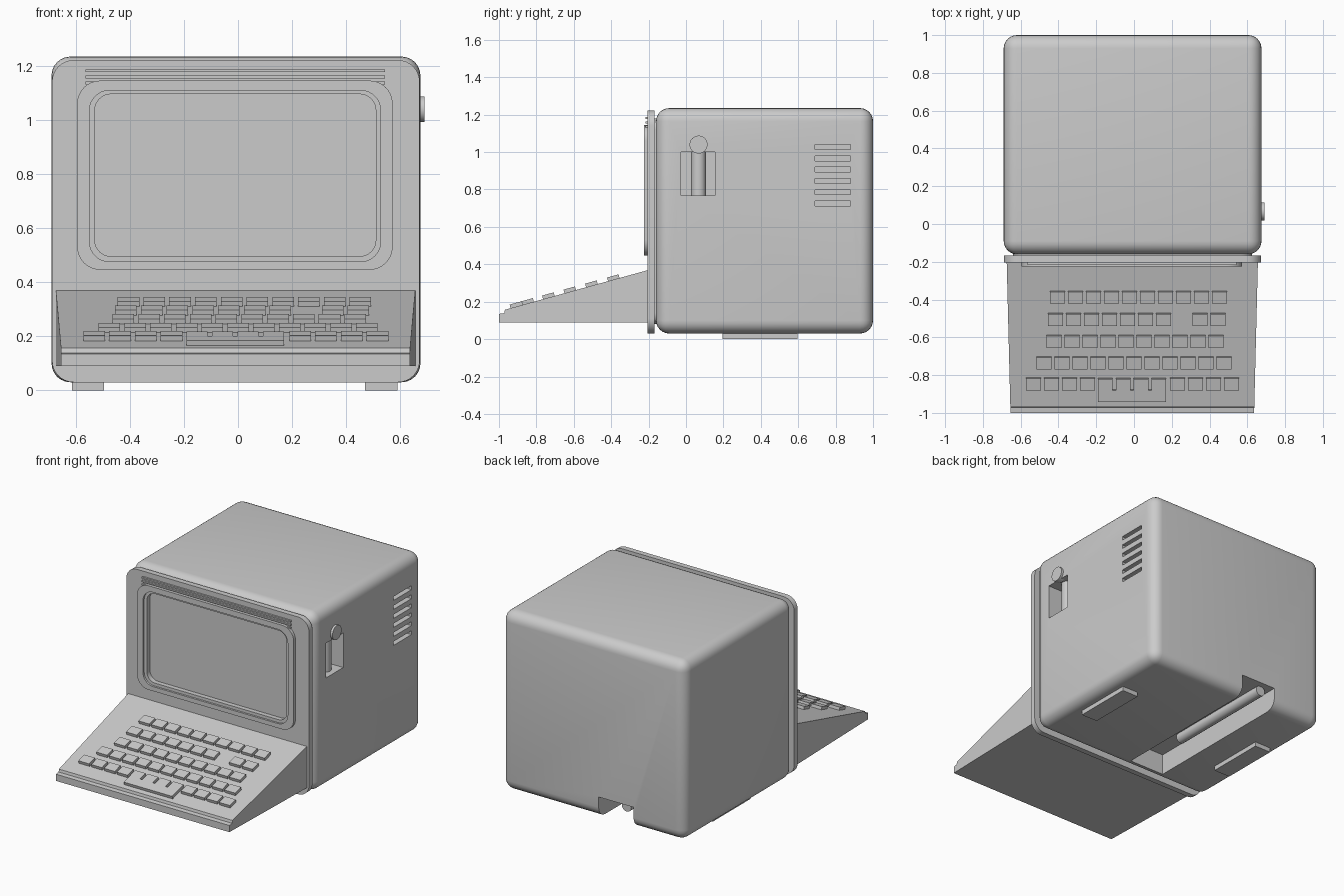
import bpy, bmesh, math
from mathutils import Matrix, Vector

cube = bpy.data.objects.get("Cube")
if cube:
    bpy.data.objects.remove(cube, do_unlink=True)

GREY = (0.6, 0.6, 0.6, 1)
mat = bpy.data.materials.new("case grey")
mat.use_nodes = True
mat.diffuse_color = GREY
for node in mat.node_tree.nodes:
    if node.type == 'BSDF_PRINCIPLED':
        node.inputs["Base Color"].default_value = GREY


def finish(bm, name, smooth=False):
    bmesh.ops.recalc_face_normals(bm, faces=bm.faces)
    mesh = bpy.data.meshes.new(name)
    bm.to_mesh(mesh)
    bm.free()
    mesh.materials.append(mat)
    ob = bpy.data.objects.new(name, mesh)
    bpy.context.collection.objects.link(ob)
    if smooth:
        smooth_by_angle(ob)
    return ob


def smooth_by_angle(ob):
    bpy.ops.object.select_all(action='DESELECT')
    ob.select_set(True)
    bpy.context.view_layer.objects.active = ob
    bpy.ops.object.shade_smooth_by_angle(angle=math.radians(35))


def add_box(bm, x, y, z, bevel=0, segments=6, matrix=Matrix()):
    """Box from (min, max) pairs, optionally rounded."""
    size = [b - a for a, b in (x, y, z)]
    mid = [(a + b) / 2 for a, b in (x, y, z)]
    m = matrix @ Matrix.Translation(mid) @ Matrix.Diagonal((*size, 1))
    verts = bmesh.ops.create_cube(bm, size=1, matrix=m)["verts"]
    if bevel:
        edges = list({e for v in verts for e in v.link_edges})
        bmesh.ops.bevel(bm, geom=edges, offset=bevel, segments=segments,
                        profile=0.5, affect='EDGES')


def boxes(name, specs, **kw):
    bm = bmesh.new()
    for spec in specs:
        add_box(bm, *spec, **kw)
    return finish(bm, name, smooth=bool(kw.get("bevel")))


def rounded_loop(x, z, r, y, steps=8):
    """Rounded rectangle standing in the plane at depth y."""
    pts = []
    for i, (cx, cz) in enumerate([(x[1] - r, z[1] - r), (x[0] + r, z[1] - r),
                                  (x[0] + r, z[0] + r), (x[1] - r, z[0] + r)]):
        for k in range(steps + 1):
            a = (i + k / steps) * math.pi / 2
            pts.append(Vector((cx + r * math.cos(a), y, cz + r * math.sin(a))))
    return pts


def loft(name, loops, ring=False):
    """Skin a series of loops; ring joins the last to the first, else cap the ends."""
    bm = bmesh.new()
    rows = [[bm.verts.new(p) for p in loop] for loop in loops]
    pairs = list(zip(rows, rows[1:]))
    if ring:
        pairs.append((rows[-1], rows[0]))
    else:
        bm.faces.new(rows[0])
        bm.faces.new(rows[-1])
    for a, b in pairs:
        for i in range(len(a)):
            j = (i + 1) % len(a)
            bm.faces.new((a[i], a[j], b[j], b[i]))
    return finish(bm, name, smooth=True)


def cylinder(name, radius, length, centre, axis, segments=32):
    bm = bmesh.new()
    rot = Vector(axis).to_track_quat('Z', 'Y').to_matrix().to_4x4()
    bmesh.ops.create_cone(bm, cap_ends=True, segments=segments, radius1=radius,
                          radius2=radius, depth=length,
                          matrix=Matrix.Translation(centre) @ rot)
    return finish(bm, name, smooth=True)


def cut(ob, cutter):
    mod = ob.modifiers.new("cut", 'BOOLEAN')
    mod.operation, mod.solver, mod.object = 'DIFFERENCE', 'EXACT', cutter
    dg = bpy.context.evaluated_depsgraph_get()
    mesh = bpy.data.meshes.new_from_object(ob.evaluated_get(dg))
    ob.modifiers.clear()
    ob.data = mesh
    bpy.data.objects.remove(cutter, do_unlink=True)


# Main case with side vents, control pocket and underside cable channel
case = boxes("case", [((-0.69, 0.675), (-0.16, 1.0), (0.03, 1.235))], bevel=0.07)
vents = [((0.6, 0.75), (0.69, 0.88), (1.014 - 0.0605 * i, 1.04 - 0.0605 * i))
         for i in range(6)]
cut(case, boxes("case_cutter", vents + [
    ((0.56, 0.75), (-0.027, 0.155), (0.767, 1.0)),
    ((-0.31, -0.05), (-0.09, 1.1), (-0.1, 0.17))]))
smooth_by_angle(case)

# Control knob, its shaft, and the rod inside the channel
cylinder("knob", 0.048, 0.04, (0.67, 0.067, 1.04), (1, 0, 0))
cylinder("knob_shaft", 0.04, 0.25, (0.6, 0.067, 0.885), (0, 0, 1), 12)
cylinder("channel_rod", 0.035, 0.78, (-0.23, 0.57, 0.14), (0, 1, 0), 16)

# Feet
boxes("feet", [((a, a + 0.12), (0.195, 0.595), (0, 0.06)) for a in (-0.615, 0.47)])

# Neck joining the case to the front panel
NECK_X, NECK_Z = (-0.64, 0.625), (0.08, 1.18)
OPEN_X, OPEN_Z = (-0.53, 0.51), (0.496, 1.096)
loft("neck", [rounded_loop(NECK_X, NECK_Z, 0.06, y) for y in (-0.172, -0.13)])

# Front panel with screen opening
PANEL_X, PANEL_Z = (-0.688, 0.672), (0.03, 1.222)
loft("front_panel", [rounded_loop(PANEL_X, PANEL_Z, 0.08, -0.168),
                     rounded_loop(PANEL_X, PANEL_Z, 0.08, -0.205),
                     rounded_loop(OPEN_X, OPEN_Z, 0.06, -0.205),
                     rounded_loop(OPEN_X, OPEN_Z, 0.06, -0.168)], ring=True)

# Raised screen bezel with stepped inner lip
BEZEL_X, BEZEL_Z = (-0.595, 0.572), (0.446, 1.146)
LIP_X, LIP_Z = (-0.55, 0.528), (0.476, 1.11)
loft("screen_bezel", [rounded_loop(BEZEL_X, BEZEL_Z, 0.085, -0.2),
                      rounded_loop(BEZEL_X, BEZEL_Z, 0.085, -0.225),
                      rounded_loop(LIP_X, LIP_Z, 0.075, -0.225),
                      rounded_loop(LIP_X, LIP_Z, 0.075, -0.212),
                      rounded_loop(OPEN_X, OPEN_Z, 0.06, -0.212),
                      rounded_loop(OPEN_X, OPEN_Z, 0.06, -0.2)], ring=True)
loft("screen", [rounded_loop(OPEN_X, OPEN_Z, 0.06, y) for y in (-0.18, -0.165)])

# Trim slats above the screen
boxes("trim_slats", [((-0.565, 0.543), (-0.217, -0.2), (z, z + 0.01))
                     for z in (1.177, 1.154, 1.132)])

# Keyboard wedge, narrower toward the front edge
profile = [(-0.2, 0.09), (-1, 0.09), (-1, 0.135), (-0.972, 0.139),
           (-0.968, 0.157), (-0.2, 0.37)]
bm = bmesh.new()
sides = []
for s in (-1, 1):
    sides.append([bm.verts.new((-0.009 + s * (0.665 + 0.025 * (y + 0.2)), y, z))
                  for y, z in profile])
    bm.faces.new(sides[-1])
for i in range(len(profile)):
    j = (i + 1) % len(profile)
    bm.faces.new((sides[0][i], sides[0][j], sides[1][j], sides[1][i]))
finish(bm, "keyboard_base")

# Keys lie on the slope: rows of (first x, depth, count)
SLOPE = math.atan2(0.213, 0.768)
PITCH = 0.0953


def on_slope(y):
    z = 0.37 + (y + 0.2) * math.tan(SLOPE)
    return Matrix.Translation((0, y, z)) @ Matrix.Rotation(SLOPE, 4, 'X')


rows = [(-0.405, -0.386, 10), (-0.415, -0.503, 7), (0.35, -0.503, 2),
        (-0.424, -0.619, 10), (-0.476, -0.733, 11),
        (-0.532, -0.844, 4), (0.23, -0.844, 4)]
bm = bmesh.new()
for first, y, count in rows:
    for i in range(count):
        x = first + i * PITCH
        add_box(bm, (x - 0.04, x + 0.04), (-0.032, 0.032), (-0.01, 0.02),
                matrix=on_slope(y))
finish(bm, "keys")

# Space bar with notched rear edge
bm = bmesh.new()
add_box(bm, (-0.19, 0.17), (-0.06, 0.005), (-0.01, 0.02), matrix=on_slope(-0.88))
for i in range(4):
    x = -0.19 + i * 0.0943
    add_box(bm, (x, x + 0.077), (0.005, 0.066), (-0.01, 0.02), matrix=on_slope(-0.88))
finish(bm, "space_bar")
